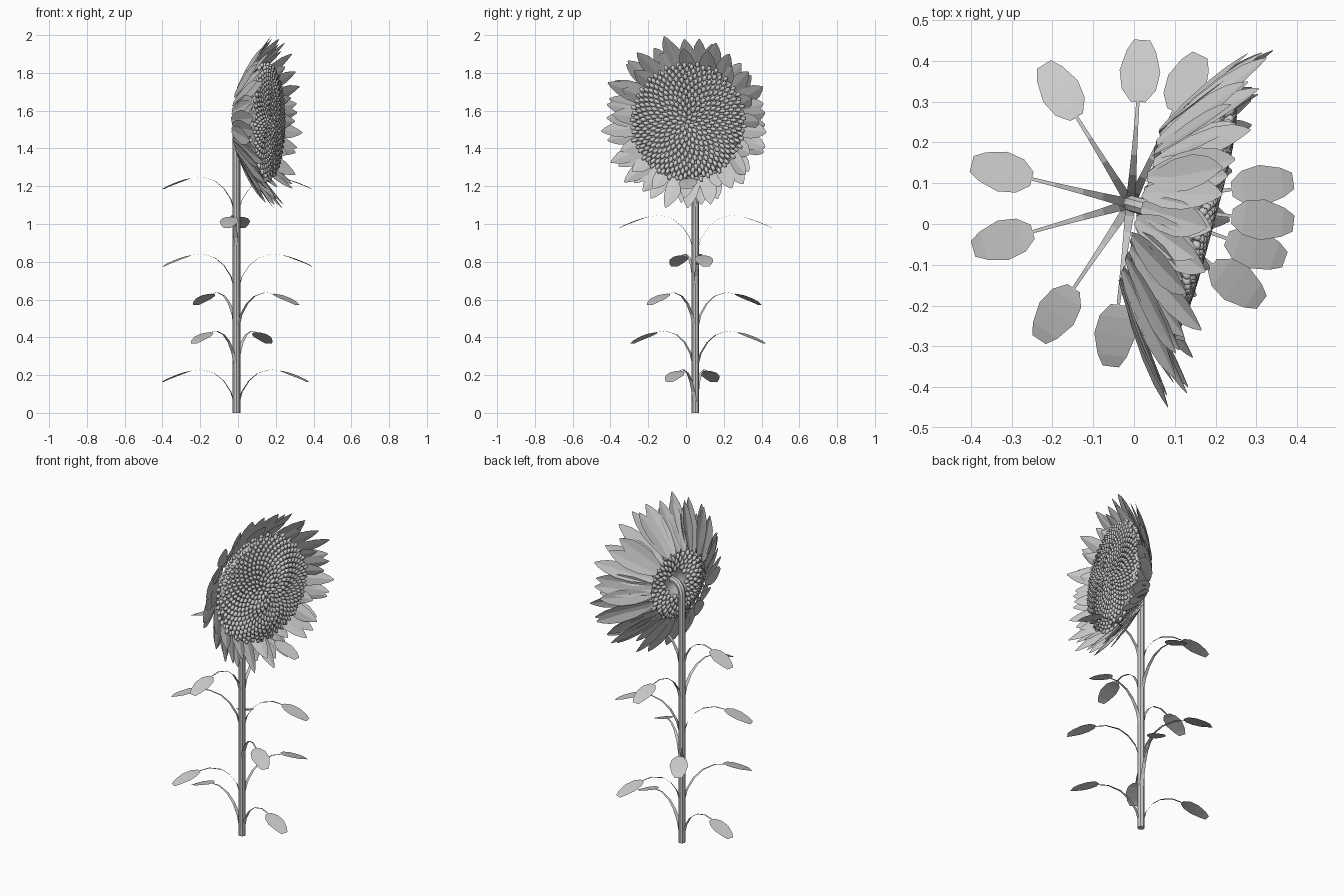
import bpy, bmesh, math, random
from mathutils import Vector, Matrix

random.seed(4)
cube = bpy.data.objects.get("Cube")
if cube:
    bpy.data.objects.remove(cube, do_unlink=True)

# One plain grey for the whole plant
GREY = (0.6, 0.6, 0.6, 1)
mat = bpy.data.materials.new("plain_grey")
mat.use_nodes = True
mat.diffuse_color = GREY
mat.node_tree.nodes["Principled BSDF"].inputs["Base Color"].default_value = GREY

# Flower head frame: axis points forward out of the seed face
CENTRE = Vector((0.16, 0.008, 1.54))
YAW = math.radians(-15)
AXIS = Vector((math.cos(YAW), math.sin(YAW), 0))
SIDE = Vector((-math.sin(YAW), math.cos(YAW), 0))
UP = Vector((0, 0, 1))
STEM = Vector((-0.008, 0.05, 0))
GOLDEN = math.pi * (3 - math.sqrt(5))


def add_object(name, bm, smooth=False):
    mesh = bpy.data.meshes.new(name)
    bm.to_mesh(mesh)
    bm.free()
    mesh.materials.append(mat)
    mesh.polygons.foreach_set("use_smooth", [smooth] * len(mesh.polygons))
    obj = bpy.data.objects.new(name, mesh)
    bpy.context.collection.objects.link(obj)
    return obj


def spoke(angle):
    """Outward and sideways directions on the flower head."""
    out = SIDE * math.cos(angle) + UP * math.sin(angle)
    return out, AXIS.cross(out)


def add_strip(bm, rows):
    """Join rows of points into a band of quads."""
    rows = [[bm.verts.new(p) for p in row] for row in rows]
    for a, b in zip(rows, rows[1:]):
        for i in range(len(a) - 1):
            bm.faces.new((a[i], a[i + 1], b[i + 1], b[i]))


# Stem, hooked over into the back of the head
curve = bpy.data.curves.new("stem", "CURVE")
curve.dimensions = "3D"
curve.bevel_depth = 0.02
curve.bevel_resolution = 2
curve.use_fill_caps = True
path = [STEM, STEM + UP * 1.49]
for k in range(1, 7):
    t = k * math.pi / 12
    path.append(STEM + UP * (1.49 + 0.06 * math.sin(t)) + AXIS * 0.06 * (1 - math.cos(t)))
path.append(path[-1] + AXIS * 0.06)
spline = curve.splines.new("POLY")
spline.points.add(len(path) - 1)
for point, co in zip(spline.points, path):
    point.co = (*co, 1)
curve.materials.append(mat)
stem = bpy.data.objects.new("stem", curve)
bpy.context.collection.objects.link(stem)
bpy.ops.object.select_all(action="DESELECT")
stem.select_set(True)
bpy.context.view_layer.objects.active = stem
bpy.ops.object.convert(target="MESH")
bpy.ops.object.shade_smooth_by_angle()

# Leaves: arched ribbon stalk ending in a broad blade (reach, height, half width)
LEAF = [(0.01, -0.19, 0.012), (0.03, -0.12, 0.011), (0.07, -0.06, 0.009),
        (0.12, -0.02, 0.007), (0.19, 0, 0.005), (0.255, -0.008, 0.004),
        (0.25, -0.008, 0.018), (0.28, -0.016, 0.042), (0.325, -0.032, 0.05),
        (0.375, -0.052, 0.036), (0.402, -0.066, 0.02)]
PAIRS = [(166, 340), (236, 65), (122, 323), (196, 8), (86, 263), (166, 353)]
for level, pair in enumerate(PAIRS):
    for side, degrees in zip("ab", pair):
        a = math.radians(degrees)
        out = Vector((math.cos(a), math.sin(a), 0))
        across = UP.cross(out)
        top = STEM + UP * (0.23 + 0.204 * level)
        bm = bmesh.new()
        add_strip(bm, [[top + out * r + UP * z + across * w * k for k in (-1, 1)]
                       for r, z, w in LEAF])
        add_object(f"leaf_{level + 1}{side}", bm)

# Receptacle: lathed body under the seeds (axial, radius)
PROFILE = [(0.012, 0), (0.01, 0.2), (-0.005, 0.28), (-0.03, 0.29),
           (-0.085, 0.22), (-0.12, 0.15), (-0.12, 0.075), (-0.09, 0.06), (-0.09, 0)]
bm = bmesh.new()
STEPS = 40
add_strip(bm, [[CENTRE + AXIS * a + spoke(2 * math.pi * k / STEPS)[0] * r
                for k in range(STEPS + 1)] for a, r in PROFILE])
bmesh.ops.remove_doubles(bm, verts=bm.verts, dist=0.0005)
bmesh.ops.recalc_face_normals(bm, faces=bm.faces)
add_object("receptacle", bm, True)


# Seeds: plump grains in a golden-angle spiral
def add_seed(bm, angle, axial, radius, slope):
    out, across = spoke(angle)
    along = out * math.cos(slope) + AXIS * math.sin(slope)
    normal = along.cross(across)
    place = Matrix((along * 0.021, across * 0.0125, normal * 0.0125)).transposed().to_4x4()
    place.translation = CENTRE + AXIS * axial + out * radius
    bmesh.ops.create_icosphere(bm, subdivisions=1, radius=1, matrix=place)


FRONT, BACK = 400, 360
bm = bmesh.new()
for i in range(FRONT):
    t = math.sqrt((i + 0.5) / FRONT)
    add_seed(bm, i * GOLDEN, 0.025 - 0.025 * t ** 4, 0.3 * t, 0.35)
bmesh.ops.recalc_face_normals(bm, faces=bm.faces)
add_object("face_seeds", bm, True)

bm = bmesh.new()
for i in range(BACK):
    t = i / BACK
    radius = math.sqrt(0.31 ** 2 * (1 - t) + 0.075 ** 2 * t)
    axial = -0.015 - 0.11 * min(1, (0.31 - radius) / 0.14)
    add_seed(bm, (FRONT + i) * GOLDEN, axial, radius, 0.5 * (1 - t))
bmesh.ops.recalc_face_normals(bm, faces=bm.faces)
add_object("back_seeds", bm, True)

# Petals: pointed blades flaring forward in overlapping rings (length part, half width)
PETAL = [(0, 0.012), (0.12, 0.026), (0.35, 0.042), (0.6, 0.045),
         (0.8, 0.034), (0.92, 0.018), (1, 0.003)]
# name, count, base radius, base axial, tip radius, tip axial
RINGS = [("outer_petals", 22, 0.19, -0.15, 0.45, 0.035),
         ("middle_petals", 22, 0.19, -0.145, 0.46, 0.065),
         ("inner_petals", 16, 0.2, -0.135, 0.4, 0.03)]
for n, (name, count, r0, a0, r1, a1) in enumerate(RINGS):
    bm = bmesh.new()
    for k in range(count):
        out, across = spoke(2 * math.pi * (k + n / 2 + random.uniform(-0.25, 0.25)) / count)
        base = CENTRE + out * r0 + AXIS * a0
        reach = random.uniform(0.9, 1.03)
        blade = (out * (r1 - r0) + AXIS * (a1 - a0 + random.uniform(-0.03, 0.02))) * reach
        lift = across.cross(blade).normalized()
        twist = random.uniform(-0.25, 0.25)
        rows = []
        for s, w in PETAL:
            mid = base + blade * s
            rows.append([mid + across * w * e + lift * w * (0.15 * abs(e) + twist * e)
                         for e in (-1, 0, 1)])
        add_strip(bm, rows)
    add_object(name, bm)
